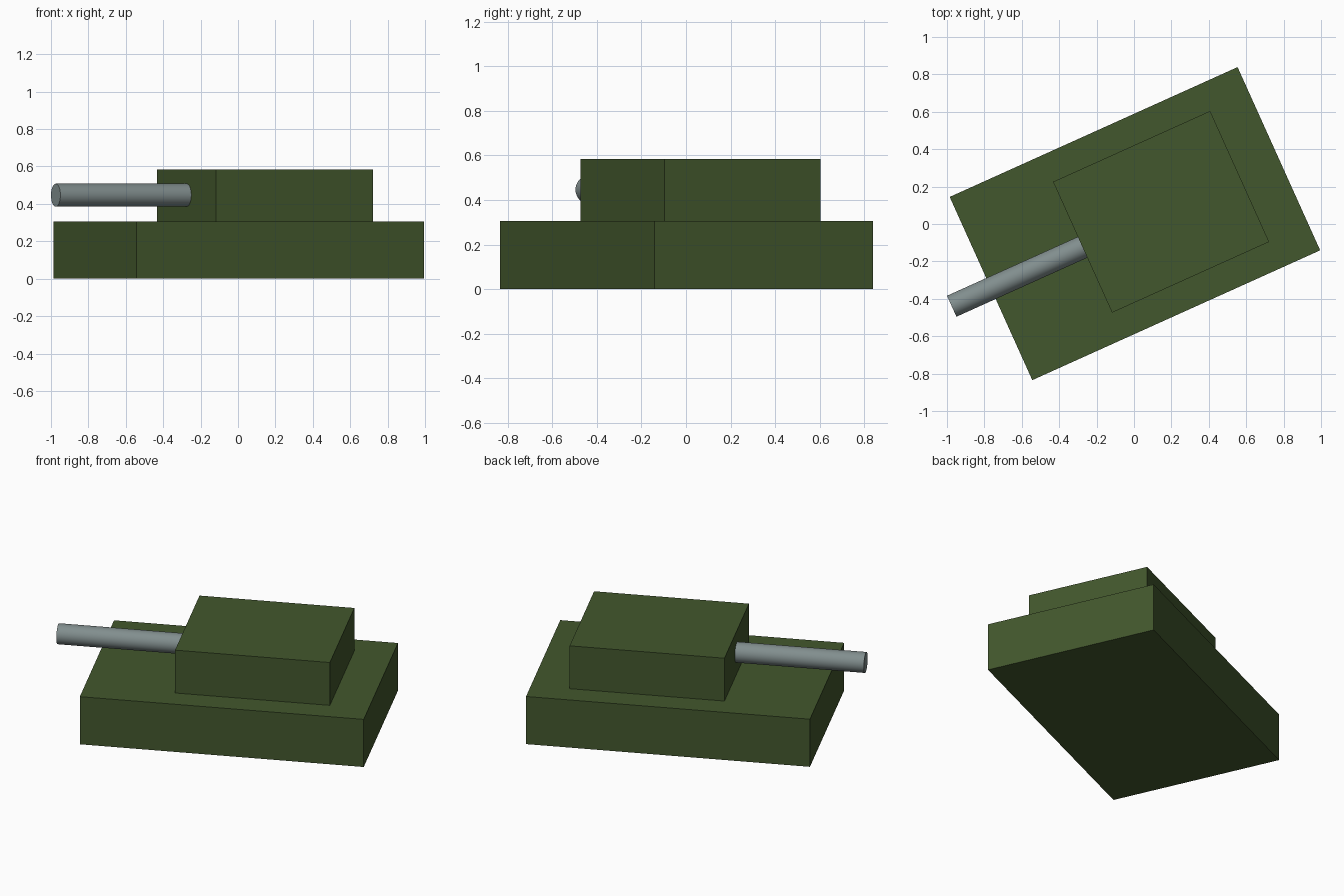
import bpy
from math import radians, pi
from mathutils import Matrix

if "Cube" in bpy.data.objects:
    bpy.data.objects.remove(bpy.data.objects["Cube"])

U = 0.307  # size of one design unit
PLACE = Matrix.Translation((0.005, 0.002, 0)) @ Matrix.Rotation(radians(24.27), 4, 'Z')


def material(name, color):
    m = bpy.data.materials.new(name)
    m.diffuse_color = (*color, 1)
    m.use_nodes = True
    m.node_tree.nodes["Principled BSDF"].inputs["Base Color"].default_value = m.diffuse_color
    return m


def box(name, size, center, mat):
    bpy.ops.mesh.primitive_cube_add(size=1)
    ob = bpy.context.object
    ob.name = name
    ob.data.transform(Matrix.Diagonal((*[s * U for s in size], 1)))
    ob.matrix_world = PLACE @ Matrix.Translation([c * U for c in center])
    ob.data.materials.append(mat)
    return ob


green = material("olive_green", (0.055, 0.095, 0.026))
steel = material("steel_grey", (0.22, 0.27, 0.27))

# Hull and turret blocks
box("hull", (5.5, 3.5, 1.0), (0, 0, 0.5), green)
box("turret", (3.0, 2.5, 0.9), (0.5, 0, 1.45), green)

# Gun barrel, butted against the turret's front face
bpy.ops.mesh.primitive_cylinder_add(vertices=32, radius=0.2 * U, depth=2.5 * U)
barrel = bpy.context.object
barrel.name = "gun_barrel"
barrel.data.materials.append(steel)
bpy.ops.object.shade_smooth_by_angle(angle=radians(30))
barrel.matrix_world = (PLACE @ Matrix.Translation((-2.25 * U, 0, 1.455 * U))
                       @ Matrix.Rotation(pi / 2, 4, 'Y'))
